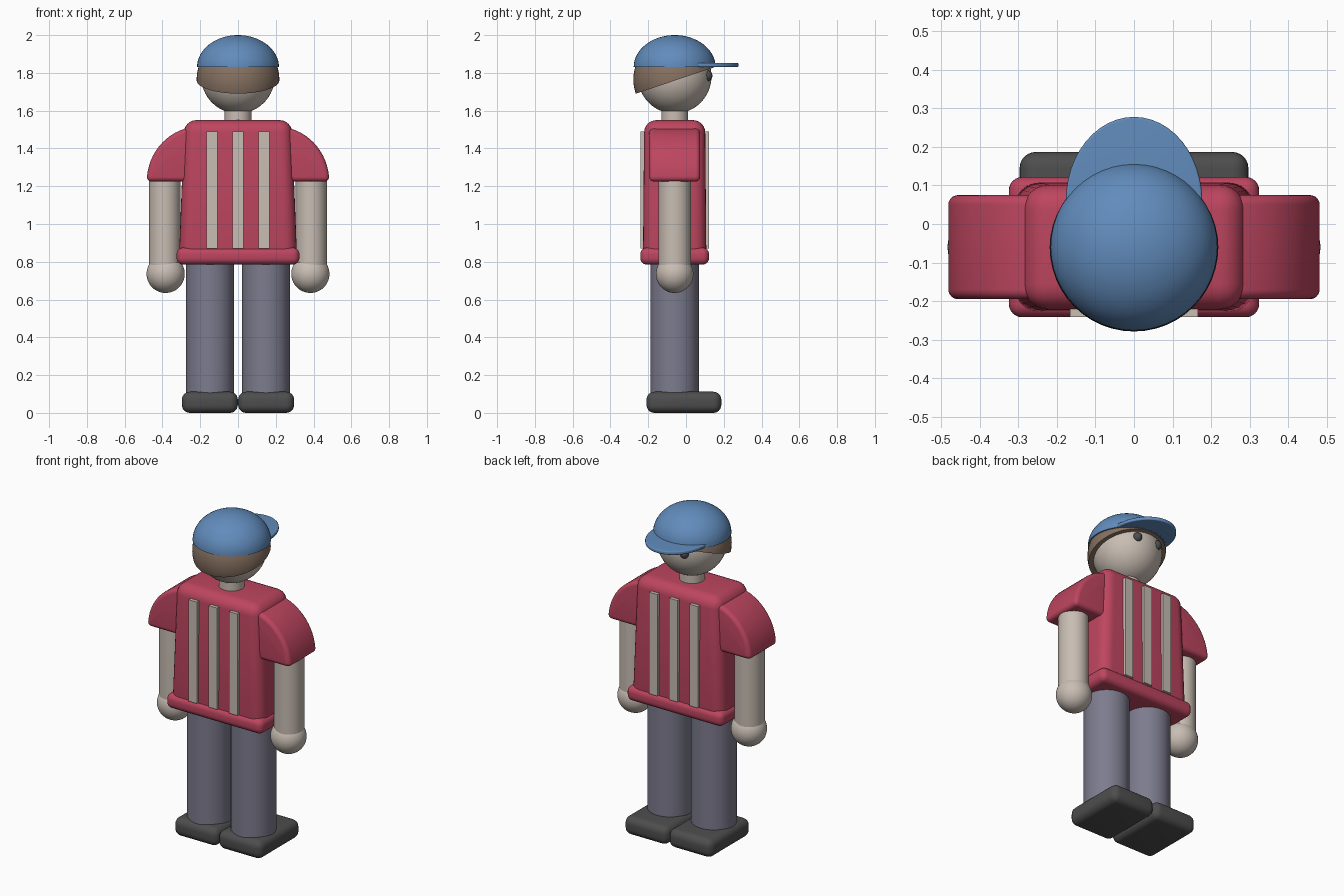
import bpy
import bmesh
import math
from mathutils import Vector, Matrix

cube = bpy.data.objects.get("Cube")
if cube:
    bpy.data.objects.remove(cube, do_unlink=True)

CY = -0.06  # depth of the body axis


def material(name, rgb):
    m = bpy.data.materials.new(name)
    m.use_nodes = True
    color = (*rgb, 1)
    m.diffuse_color = color
    bsdf = next(n for n in m.node_tree.nodes if n.type == 'BSDF_PRINCIPLED')
    bsdf.inputs["Base Color"].default_value = color
    bsdf.inputs["Roughness"].default_value = 0.7
    return m


SKIN = material("skin", (0.58, 0.51, 0.45))
RED = material("shirt red", (0.51, 0.06, 0.115))
BLUE = material("cap blue", (0.12, 0.26, 0.5))
BROWN = material("hair brown", (0.24, 0.165, 0.12))
GREY = material("trouser grey", (0.205, 0.2, 0.27))
DARK = material("shoe dark grey", (0.075, 0.075, 0.075))


def finish(bm, name, mat):
    bmesh.ops.recalc_face_normals(bm, faces=bm.faces)
    mesh = bpy.data.meshes.new(name)
    bm.to_mesh(mesh)
    bm.free()
    mesh.materials.append(mat)
    ob = bpy.data.objects.new(name, mesh)
    bpy.context.collection.objects.link(ob)
    bpy.ops.object.select_all(action='DESELECT')
    ob.select_set(True)
    bpy.context.view_layer.objects.active = ob
    bpy.ops.object.shade_smooth_by_angle(angle=math.radians(35))
    return ob


def round_edges(bm, width, min_angle=0.8):
    sharp = [e for e in bm.edges if e.calc_face_angle(0) > min_angle]
    bmesh.ops.bevel(bm, geom=sharp, offset=width, segments=6,
                    profile=0.5, affect='EDGES', clamp_overlap=True)


def box(name, center, size, mat, bevel=0.0, taper=(1, 1)):
    """Box with rounded edges; taper scales the top face in x and y."""
    bm = bmesh.new()
    bmesh.ops.create_cube(bm, size=1)
    for v in bm.verts:
        if v.co.z > 0:
            v.co.x *= taper[0]
            v.co.y *= taper[1]
        v.co = Vector(a * s for a, s in zip(v.co, size)) + Vector(center)
    if bevel:
        round_edges(bm, bevel)
    return finish(bm, name, mat)


def ball(name, center, radii, mat, cut=None):
    """Ellipsoid; cut is a list of (point, normal) planes, removing the normal side."""
    bm = bmesh.new()
    bmesh.ops.create_uvsphere(bm, u_segments=48, v_segments=32, radius=1)
    bm.transform(Matrix.Translation(center) @ Matrix.Diagonal((*radii, 1)))
    for point, normal in cut or []:
        geom = bm.verts[:] + bm.edges[:] + bm.faces[:]
        res = bmesh.ops.bisect_plane(bm, geom=geom, plane_co=point,
                                     plane_no=normal, clear_outer=True)
        rim = [g for g in res["geom_cut"] if isinstance(g, bmesh.types.BMEdge)]
        bmesh.ops.edgeloop_fill(bm, edges=rim)
    return finish(bm, name, mat)


def tube(name, x, y, z0, z1, rx, ry, mat, bevel=0.0):
    bm = bmesh.new()
    bmesh.ops.create_cone(bm, cap_ends=True, segments=48, radius1=1, radius2=1, depth=1)
    bm.transform(Matrix.Translation((x, y, (z0 + z1) / 2))
                 @ Matrix.Diagonal((rx, ry, z1 - z0, 1)))
    if bevel:
        round_edges(bm, bevel)
    return finish(bm, name, mat)


def sleeve(name, side):
    """Quarter-round shoulder extruded through the depth of the body."""
    bm = bmesh.new()
    outline = [(0.2, 1.225)]
    steps = 16
    for i in range(steps + 1):
        a = math.pi / 2 * i / steps
        outline.append((0.2 + 0.283 * math.cos(a), 1.225 + 0.292 * math.sin(a)))
    face = bm.faces.new([bm.verts.new((side * x, CY - 0.135, z)) for x, z in outline])
    res = bmesh.ops.extrude_face_region(bm, geom=[face])
    moved = [g for g in res["geom"] if isinstance(g, bmesh.types.BMVert)]
    bmesh.ops.translate(bm, verts=moved, vec=(0, 0.27, 0))
    bmesh.ops.recalc_face_normals(bm, faces=bm.faces)
    round_edges(bm, 0.025)
    return finish(bm, name, RED)


# Shirt
box("shirt_body", (0, CY, 1.175), (0.626, 0.336, 0.75), RED, 0.065, (0.91, 0.96))
box("shirt_hem", (0, CY, 0.83), (0.65, 0.364, 0.09), RED, 0.035)
for face_name, y in (("front", -0.226), ("back", 0.106)):
    for i, place in enumerate(("right", "middle", "left")):
        box(f"{face_name}_stripe_{place}", ((i - 1) * 0.137, y, 1.18),
            (0.057, 0.032, 0.62), SKIN)

# Limbs
for side, label in ((1, "left"), (-1, "right")):
    sleeve(f"{label}_sleeve", side)
    tube(f"{label}_arm", side * 0.388, CY, 0.74, 1.3, 0.083, 0.086, SKIN)
    ball(f"{label}_hand", (side * 0.383, CY, 0.736), (0.101, 0.099, 0.101), SKIN)
    tube(f"{label}_leg", side * 0.148, CY, 0.06, 0.82, 0.127, 0.128, GREY)
    box(f"{label}_shoe", (side * 0.149, -0.011, 0.056), (0.296, 0.396, 0.112), DARK, 0.042)
    ball(f"{label}_eye", (side * 0.07, 0.114, 1.785), (0.026, 0.026, 0.028), DARK)

# Head
tube("neck", 0, CY, 1.5, 1.65, 0.071, 0.071, SKIN)
ball("head", (0, CY, 1.782), (0.195, 0.195, 0.197), SKIN)
ball("hair", (0, CY, 1.765), (0.219, 0.219, 0.219), BROWN,
     [((0, 0, 1.831), (0, 0, 1)), ((0, -0.261, 1.692), (0, 0.334, -1))])

# Cap
ball("cap_crown", (0, CY, 1.83), (0.217, 0.217, 0.17), BLUE,
     [((0, 0, 1.83), (0, 0, -1))])
tube("cap_bill", 0, 0.06, 1.831, 1.852, 0.177, 0.218, BLUE, 0.006)
